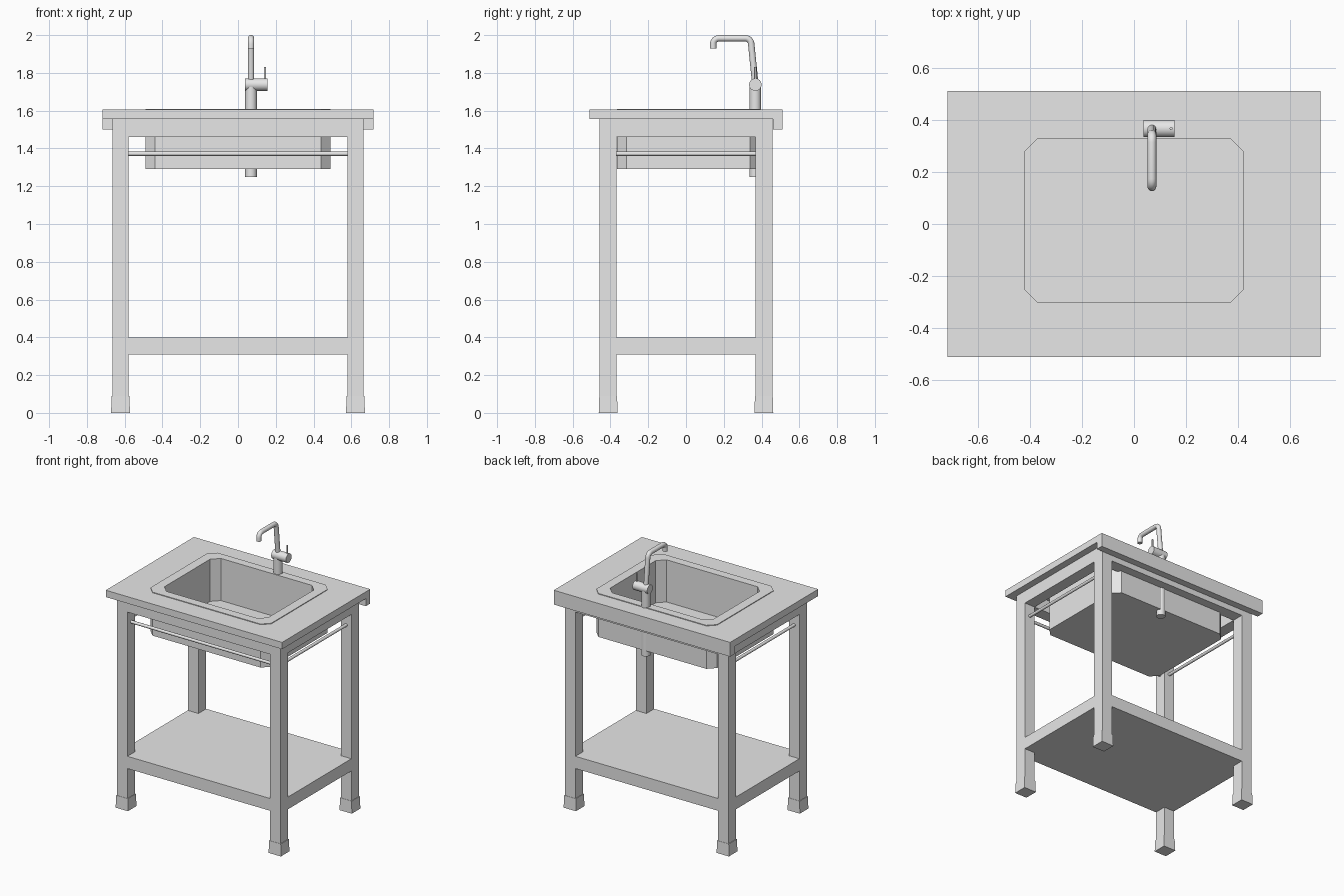
import bpy, bmesh, math
from mathutils import Vector

old = bpy.data.objects.get("Cube")
if old:
    bpy.data.objects.remove(old, do_unlink=True)

# One plain grey for everything
grey = bpy.data.materials.new("plain grey")
grey.diffuse_color = (0.8, 0.8, 0.8, 1)
grey.use_nodes = True
grey.node_tree.nodes["Principled BSDF"].inputs["Base Color"].default_value = (0.8, 0.8, 0.8, 1)


def finish(name, bm, smooth=False):
    bmesh.ops.recalc_face_normals(bm, faces=bm.faces)
    mesh = bpy.data.meshes.new(name)
    bm.to_mesh(mesh)
    bm.free()
    mesh.materials.append(grey)
    ob = bpy.data.objects.new(name, mesh)
    bpy.context.collection.objects.link(ob)
    if smooth:
        bpy.ops.object.select_all(action='DESELECT')
        ob.select_set(True)
        bpy.context.view_layer.objects.active = ob
        bpy.ops.object.shade_smooth_by_angle(angle=math.radians(40))
    return ob


def loft(name, loops, closed=False, smooth=False):
    """Bridge equal-length loops of 3D points; cap the ends, or join last to first."""
    bm = bmesh.new()
    rings = [[bm.verts.new(p) for p in loop] for loop in loops]
    n = len(rings[0])
    pairs = list(zip(rings, rings[1:]))
    if closed:
        pairs.append((rings[-1], rings[0]))
    for a, b in pairs:
        for i in range(n):
            j = (i + 1) % n
            bm.faces.new((a[i], a[j], b[j], b[i]))
    if not closed:
        bm.faces.new(rings[0])
        bm.faces.new(rings[-1])
    return finish(name, bm, smooth)


def rect(x0, x1, y0, y1, z):
    return [(x0, y0, z), (x1, y0, z), (x1, y1, z), (x0, y1, z)]


def octagon(x, y0, y1, c, z):
    return [(-x + c, y0, z), (x - c, y0, z), (x, y0 + c, z), (x, y1 - c, z),
            (x - c, y1, z), (-x + c, y1, z), (-x, y1 - c, z), (-x, y0 + c, z)]


def tube(name, path, r, sides=20):
    """Round bar swept along a path of points."""
    pts = [Vector(p) for p in path]
    loops = []
    for i, p in enumerate(pts):
        t = (pts[min(i + 1, len(pts) - 1)] - pts[max(i - 1, 0)]).normalized()
        u = Vector((1, 0, 0)) if abs(t.x) < 0.9 else Vector((0, 1, 0))
        v = t.cross(u).normalized()
        u = v.cross(t)
        loops.append([p + r * (math.cos(a) * u + math.sin(a) * v)
                      for a in (2 * math.pi * k / sides for k in range(sides))])
    return loft(name, loops, smooth=True)


# Leg extents: outer and inner edges
XO, XI = 0.665, 0.579
YO, YI = 0.457, 0.367
xc, yc = (XO + XI) / 2, (YO + YI) / 2

# Legs with slightly flared feet
for sx, side in ((-1, "right"), (1, "left")):
    for sy, end in ((-1, "front"), (1, "back")):
        def square(hx, hy, z):
            return rect(sx * xc - hx, sx * xc + hx, sy * yc - hy, sy * yc + hy, z)
        hx, hy = (XO - XI) / 2, (YO - YI) / 2
        loft(f"{end}_{side}_leg", [square(hx, hy, 0.08), square(hx, hy, 1.46)])
        loft(f"{end}_{side}_foot", [square(0.050, 0.050, 0), square(0.047, 0.047, 0.09)])

# Apron frame above the legs
loft("apron_frame", [rect(-XO, XO, -YO, YO, 1.46), rect(-XO, XO, -YO, YO, 1.555),
                     rect(-XI, XI, -YI, YI, 1.555), rect(-XI, XI, -YI, YI, 1.46)], closed=True)

# Lower shelf, notched around the legs
notched = [(-XI, -YO), (XI, -YO), (XI, -YI), (XO, -YI), (XO, YI), (XI, YI),
           (XI, YO), (-XI, YO), (-XI, YI), (-XO, YI), (-XO, -YI), (-XI, -YI)]
loft("lower_shelf", [[(x, y, z) for x, y in notched] for z in (0.31, 0.40)])

# Worktop with a drop edge along the back, cut out for the basin
profile = [(-0.512, 1.555), (-0.512, 1.605), (0.512, 1.605), (0.512, 1.50), (0.46, 1.50), (0.46, 1.555)]
top = loft("worktop", [[(x, y, z) for y, z in profile] for x in (-0.717, 0.717)])
cutter = loft("basin_cutter", [octagon(0.46, -0.335, 0.36, 0.05, z) for z in (1.4, 1.7)])
cutter.hide_render = True
cut = top.modifiers.new("basin_hole", 'BOOLEAN')
cut.operation = 'DIFFERENCE'
cut.solver = 'EXACT'
cut.object = cutter
bpy.context.view_layer.objects.active = top
bpy.ops.object.modifier_apply(modifier=cut.name)
bpy.data.objects.remove(cutter, do_unlink=True)

# Basin with a flat rim and chamfered corners
outer = (0.491, -0.366, 0.391, 0.052)
inner = (0.422, -0.303, 0.330, 0.052)
loft("basin", [octagon(*outer, 1.29), octagon(*outer, 1.61),
               octagon(*inner, 1.61), octagon(*inner, 1.30)])

# Towel rails on the front and both sides
tube("front_rail", [(-XI, -yc, 1.372), (XI, -yc, 1.372)], 0.011, 12)
for sx, side in ((-1, "right"), (1, "left")):
    tube(f"{side}_rail", [(sx * xc, -YI, 1.372), (sx * xc, YI, 1.372)], 0.011, 12)

# Tap: body and pipe below, mixer barrel, lever, bent spout
TX, TY = 0.069, 0.367
tube("tap_body", [(TX, TY, 1.25), (TX, TY, 1.738)], 0.031, 24)
tube("mixer_barrel", [(0.036, TY, 1.738), (0.156, TY, 1.738)], 0.033, 24)
tube("mixer_lever", [(0.143, TY, 1.75), (0.143, TY, 1.83)], 0.006, 10)


def bend(cy, cz, r, a0, a1, steps=6):
    angles = [math.radians(a0 + (a1 - a0) * i / steps) for i in range(steps + 1)]
    return [(TX, cy + r * math.cos(a), cz + r * math.sin(a)) for a in angles]


spout = [(TX, TY, 1.74)] + bend(0.315, 1.953, 0.030, 5, 90) + bend(0.174, 1.953, 0.030, 90, 180)
tube("spout", spout + [(TX, 0.144, 1.928)], 0.017)
